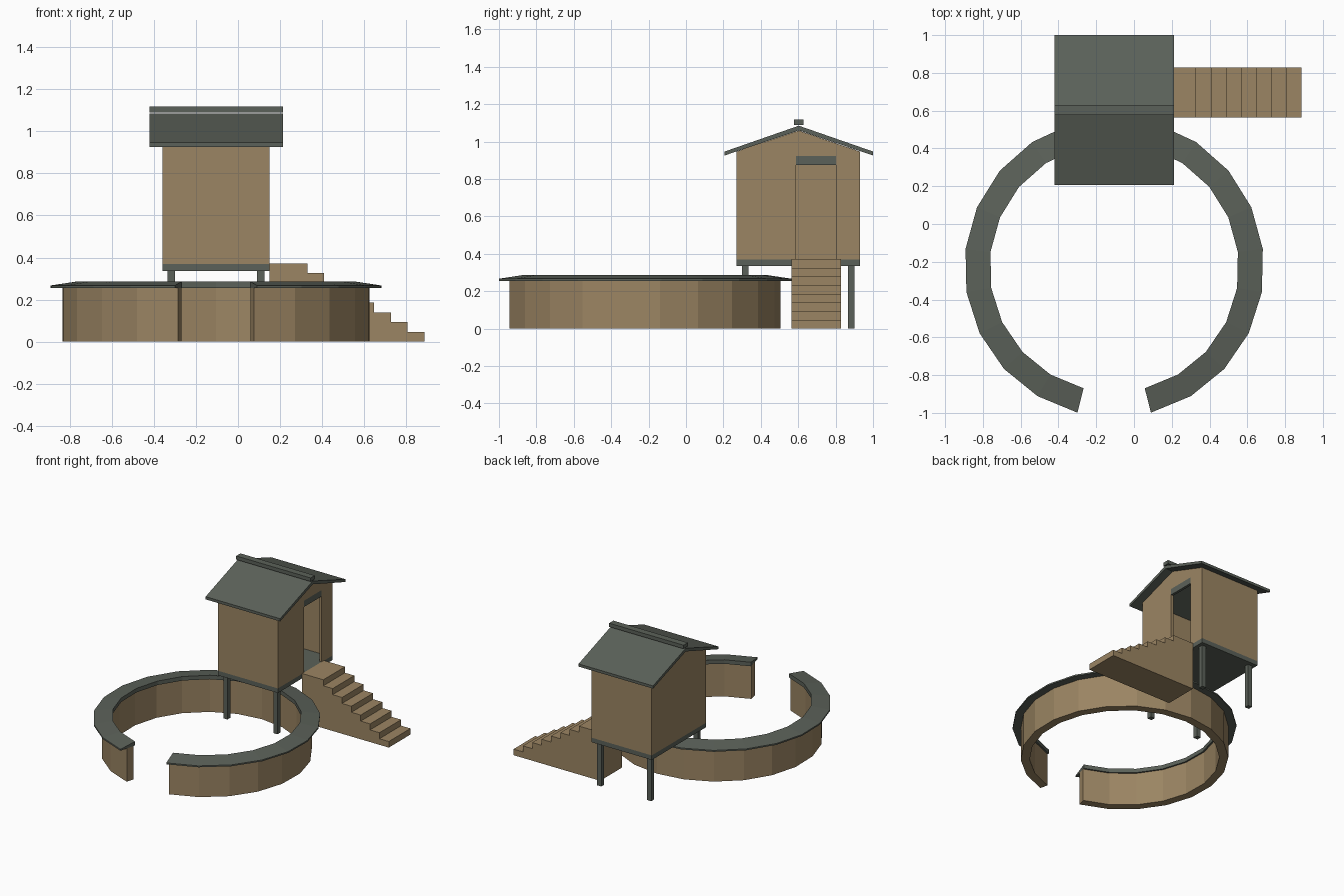
import bpy, bmesh, math

if "Cube" in bpy.data.objects:
    bpy.data.objects.remove(bpy.data.objects["Cube"])


def material(name, rgb):
    m = bpy.data.materials.new(name)
    m.diffuse_color = (*rgb, 1)
    m.use_nodes = True
    m.node_tree.nodes["Principled BSDF"].inputs["Base Color"].default_value = m.diffuse_color
    return m


BROWN = material("warm_brown", (0.33, 0.235, 0.125))
GREY = material("slate_grey", (0.105, 0.12, 0.1))


def skin(name, sections, mat):
    """Join a row of equal closed cross-sections into a solid with end faces."""
    bm = bmesh.new()
    rows = [[bm.verts.new(p) for p in s] for s in sections]
    n = len(rows[0])
    for a, b in zip(rows, rows[1:]):
        for i in range(n):
            j = (i + 1) % n
            bm.faces.new((a[i], a[j], b[j], b[i]))
    bm.faces.new(rows[0])
    bm.faces.new(rows[-1])
    bmesh.ops.recalc_face_normals(bm, faces=bm.faces)
    me = bpy.data.meshes.new(name)
    bm.to_mesh(me)
    bm.free()
    me.materials.append(mat)
    ob = bpy.data.objects.new(name, me)
    bpy.context.collection.objects.link(ob)
    return ob


def prism_x(name, profile, x0, x1, mat):
    return skin(name, [[(x, y, z) for y, z in profile] for x in (x0, x1)], mat)


def prism_y(name, profile, y0, y1, mat):
    return skin(name, [[(x, y, z) for x, z in profile] for y in (y0, y1)], mat)


def box(name, x0, x1, y0, y1, z0, z1, mat):
    return prism_x(name, [(y0, z0), (y1, z0), (y1, z1), (y0, z1)], x0, x1, mat)


def open_ring(name, profile, mat, cx=-0.105, cy=-0.23, gap=28.4, segs=20):
    rows = []
    for k in range(segs + 1):
        a = math.radians(-90 + gap / 2 + (360 - gap) * k / segs)
        rows.append([(cx + r * math.cos(a), cy + r * math.sin(a), z) for r, z in profile])
    return skin(name, rows, mat)


# round enclosure wall with sloping coping
open_ring("ring_wall", [(0.672, 0), (0.735, 0), (0.735, 0.256), (0.672, 0.256)], BROWN)
open_ring("ring_coping", [(0.66, 0.256), (0.793, 0.256), (0.793, 0.267), (0.66, 0.287)], GREY)

# hut stilts and floor
for side, x in (("left", -0.335), ("right", 0.09)):
    for end, y in (("front", 0.30), ("back", 0.865)):
        box(f"{end}_{side}_stilt", x, x + 0.035, y, y + 0.035, 0, 0.336, GREY)
box("floor", -0.36, 0.15, 0.27, 0.93, 0.335, 0.37, GREY)

# hollow hut walls with a doorway
walls = prism_x("hut_walls", [(0.27, 0.37), (0.93, 0.37), (0.93, 0.947), (0.603, 1.059), (0.27, 0.947)],
                -0.36, 0.15, BROWN)
T = 0.02
cutters = [box("room_cutter", -0.36 + T, 0.15 - T, 0.27 + T, 0.93 - T, 0.3, 1.3, BROWN),
           box("door_cutter", 0.05, 0.25, 0.588, 0.802, 0.25, 0.923, BROWN)]
for c in cutters:
    mod = walls.modifiers.new(c.name, "BOOLEAN")
    mod.operation = "DIFFERENCE"
    mod.solver = "EXACT"
    mod.object = c
    c.hide_render = True
    c.hide_set(True)
box("door_lintel", 0.15 - T, 0.15, 0.588, 0.802, 0.875, 0.923, GREY)

# pitched roof and ridge beam
prism_x("roof", [(0.207, 0.926), (0.603, 1.06), (1.0, 0.926), (1.0, 0.947), (0.603, 1.085), (0.207, 0.947)],
        -0.42, 0.213, GREY)
box("ridge_beam", -0.42, 0.213, 0.578, 0.629, 1.09, 1.118, GREY)

# solid staircase
STEPS, RISE, RUN, END = 8, 0.0465, 0.0795, 0.886
profile = [(0.15, 0), (END, 0)]
for i in range(STEPS):
    x = END - i * RUN
    profile.append((x, (i + 1) * RISE))
    profile.append((x - RUN if i < STEPS - 1 else 0.15, (i + 1) * RISE))
prism_y("staircase", profile, 0.565, 0.828, BROWN)
